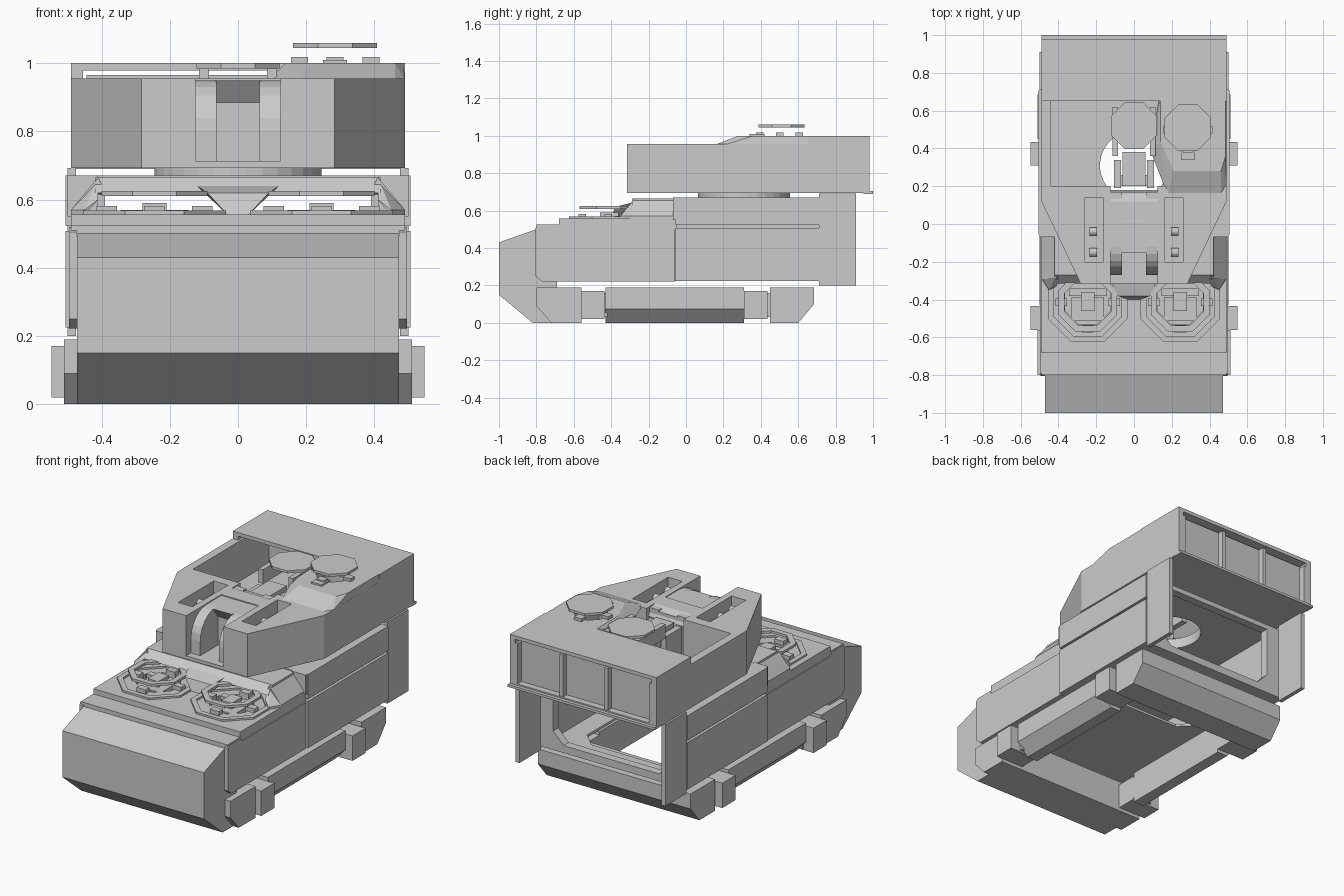
import bpy, bmesh, math

if "Cube" in bpy.data.objects:
    bpy.data.objects.remove(bpy.data.objects["Cube"])

GREY = bpy.data.materials.new("plain grey")
GREY.diffuse_color = (0.6, 0.6, 0.6, 1)
GREY.use_nodes = True
GREY.node_tree.nodes["Principled BSDF"].inputs["Base Color"].default_value = GREY.diffuse_color


def finish(name, bm, mirror=False, cutters=()):
    """Turn a bmesh into an object, cut holes, mirror in x."""
    bmesh.ops.recalc_face_normals(bm, faces=bm.faces)
    me = bpy.data.meshes.new(name)
    bm.to_mesh(me)
    bm.free()
    ob = bpy.data.objects.new(name, me)
    bpy.context.collection.objects.link(ob)
    for c in cutters:
        m = ob.modifiers.new("cut", 'BOOLEAN')
        m.operation, m.solver, m.object = 'DIFFERENCE', 'EXACT', c
    if cutters:
        dg = bpy.context.evaluated_depsgraph_get()
        ob.data = bpy.data.meshes.new_from_object(ob.evaluated_get(dg))
        ob.modifiers.clear()
        for c in cutters:
            bpy.data.objects.remove(c)
    ob.data.materials.clear()
    ob.data.materials.append(GREY)
    if mirror:
        m = ob.modifiers.new("mirror", 'MIRROR')
        m.use_mirror_merge = False
    return ob


def prism(name, pts, axis, a, b, **kw):
    """Extrude a 2D profile along an axis from a to b."""
    place = {'X': lambda p, t: (t, p[0], p[1]),
             'Y': lambda p, t: (p[0], t, p[1]),
             'Z': lambda p, t: (p[0], p[1], t)}[axis]
    bm = bmesh.new()
    lo = [bm.verts.new(place(p, a)) for p in pts]
    hi = [bm.verts.new(place(p, b)) for p in pts]
    bm.faces.new(lo)
    bm.faces.new(hi)
    n = len(pts)
    for i in range(n):
        j = (i + 1) % n
        bm.faces.new((lo[i], lo[j], hi[j], hi[i]))
    return finish(name, bm, **kw)


def box(name, x0, x1, y0, y1, z0, z1, **kw):
    return prism(name, [(x0, y0), (x1, y0), (x1, y1), (x0, y1)], 'Z', z0, z1, **kw)


def circle(cx, cy, r, n=8):
    """Polygon with flats facing the axes; r is the distance to the flats."""
    R = r / math.cos(math.pi / n)
    return [(cx + R * math.cos((i + .5) * 2 * math.pi / n),
             cy + R * math.sin((i + .5) * 2 * math.pi / n)) for i in range(n)]


def ring(name, cx, cy, r, ri, z0, z1, n=8, **kw):
    bm = bmesh.new()
    loops = [[bm.verts.new((x, y, z)) for x, y in circle(cx, cy, q, n)]
             for q, z in ((r, z0), (r, z1), (ri, z1), (ri, z0))]
    for k in range(4):
        p, q = loops[k], loops[(k + 1) % 4]
        for i in range(n):
            j = (i + 1) % n
            bm.faces.new((p[i], p[j], q[j], q[i]))
    return finish(name, bm, **kw)


def solid(name, pts, **kw):
    """Convex solid around a few points."""
    bm = bmesh.new()
    for p in pts:
        bm.verts.new(p)
    bmesh.ops.convex_hull(bm, input=bm.verts[:])
    bmesh.ops.dissolve_limit(bm, angle_limit=.02, verts=bm.verts[:], edges=bm.edges[:])
    return finish(name, bm, **kw)


def hole(cx, cy, r, z0, z1, n=8):
    return prism("hole_cutter", circle(cx, cy, r, n), 'Z', z0, z1)


# Chassis frame
prism("front_block", [(-1, .15), (-1, .43), (-.8, .5), (-.69, .5), (-.69, 0), (-.82, 0)], 'X', -.472, .472)
prism("front_beam", [(-.8, .09), (-.8, .19), (-.56, .19), (-.56, 0), (-.72, 0)], 'X', -.51, .51)
prism("rear_beam", [(.45, 0), (.45, .19), (.685, .19), (.685, .1), (.6, 0)], 'X', -.51, .51)
prism("side_rail", [(.36, 0), (.43, 0), (.5, .075), (.5, .19), (.36, .19)], 'Y', -.43, .31, mirror=True)
for y0, end in ((-.56, "front"), (.31, "rear")):
    box(end + "_axle_block", .36, .547, y0, y0 + .125, .02, .17, mirror=True)
    box(end + "_rail_joint", .36, .48, y0, y0 + .14, .03, .16, mirror=True)

# Hull sides
prism("front_side", [(-.805, .25), (-.805, .505), (-.79, .52), (-.68, .52), (-.67, .5), (-.06, .5),
                     (-.06, .222), (-.77, .222)], 'X', .472, .496, mirror=True)
box("lower_side_panel", .475, .506, -.055, .71, .225, .508, mirror=True)
box("upper_side_panel", .475, .506, -.055, .71, .522, .67, mirror=True)
box("side_liner", .455, .477, -.06, .70, .225, .66, mirror=True)
box("rear_fin", .475, .5, .71, .91, .2, .692, mirror=True)
opening = [(-.32, .27), (.32, .27), (.39, .34), (.39, .64), (-.39, .64), (-.39, .34)]
box("rear_wall", -.477, .477, .66, .71, .225, .66,
    cutters=[prism("opening_cutter", opening, 'Y', .5, .9)])
well = [(-.24, .08), (.24, .08), (.33, .17), (.33, .47), (.24, .56), (-.24, .56), (-.33, .47), (-.33, .17)]
box("hull_floor", -.475, .475, -.69, .69, .225, .24,
    cutters=[prism("floor_cutter", well, 'Z', .1, .4)])

# Decks
box("nose_deck", -.49, .49, -.8, -.67, .48, .525)
box("front_deck", -.49, .49, -.68, -.05, .5, .557,
    cutters=[hole(s * .245, -.41, .12, .4, .7) for s in (-1, 1)])
box("main_deck", -.5, .5, -.06, .71, .65, .67, cutters=[hole(0, .31, .18, .5, .8, 32)])
box("raised_deck", -.42, .42, -.27, -.05, .645, .665)
prism("raised_deck_side", [(.41, .665), (.49, .57), (.49, .55), (.45, .55), (.4, .645)], 'Y', -.29, -.05, mirror=True)
prism("raised_deck_front", [(-.27, .665), (-.315, .62), (-.295, .615), (-.25, .645)], 'X', -.42, .42)
solid("raised_deck_corner", [(.41, -.27, .665), (.41, -.29, .64), (.49, -.29, .57), (.45, -.35, .57),
                             (.41, -.33, .6), (.49, -.29, .555), (.45, -.35, .555)], mirror=True)
solid("centre_wedge", [(s * x, y, z) for s in (-1, 1) for x, y, z in
                       ((.09, -.38, .62), (.03, -.4, .555), (.12, -.3, .64), (.03, -.28, .555))])
box("deck_end_wall", .41, .5, -.07, -.05, .55, .67, mirror=True)

# Front hatches
for s, side in ((-1, "left"), (1, "right")):
    cx = s * .245
    ring(side + "_hatch_base", cx, -.415, .21, .18, .55, .568)
    ring(side + "_hatch_ring", cx, -.415, .155, .122, .61, .625)
    for k in range(0, 8, 2):
        a = k * math.pi / 4
        x, y = cx + .14 * math.cos(a), -.415 + .14 * math.sin(a)
        box(side + "_periscope", x - .03, x + .03, y - .02, y + .02, .55, .582)
    box(side + "_hatch_seat", cx - .085, cx + .085, -.51, -.39, .45, .555)
    box(side + "_hatch_mount", cx - .035, cx + .035, -.46, -.36, .5, .59)
    box(side + "_hatch_arm", cx - .1, cx + .1, -.38, -.34, .53, .57)

# Turret shell
plan = [(.283, -.315), (.49, .12), (.49, .98), (-.49, .98), (-.49, .12), (-.283, -.315)]
ring("turret_ring", 0, .31, .245, .18, .665, .7, 32)
prism("turret_floor", plan, 'Z', .693, .713, cutters=[hole(0, .31, .18, .5, .8, 32)])
prism("turret_cheek", [(.125, -.315), (.283, -.315), (.49, .12), (.49, .2), (.125, .2)], 'Z', .71, .955,
      mirror=True, cutters=[box("slot_cutter", .165, .26, -.2, .14, .88, 1.1)])
for y in (-.15, -.04):
    prism("slot_roller", circle(y, .9, .022, 12), 'X', .195, .235, mirror=True)
box("turret_side", .44, .49, .19, .98, .71, .955, mirror=True)
box("bustle_side", .455, .49, .65, .98, .95, 1.0, mirror=True)
box("bustle_roof", -.49, .49, .65, .98, .978, 1.0)
box("rear_panel", -.445, .445, .925, .94, .71, .965)
for x in (-.15, .15):
    box("rear_divider", x - .012, x + .012, .935, .975, .705, .965)
box("rear_lip", -.49, .49, .95, 1.0, .69, .705)

# Raised platform and cupola on the right
solid("cupola_platform",
      [(x, y, .95) for x, y in ((.13, .66), (.09, .38), (.18, .15), (.46, .15), (.49, .2), (.49, .66))] +
      [(x, y, 1.0) for x, y in ((.14, .66), (.14, .44), (.21, .28), (.46, .28), (.485, .36), (.485, .66))],
      cutters=[hole(.285, .5, .09, .8, 1.1)])
for k in range(0, 8, 2):
    a = k * math.pi / 4
    x, y = .285 + .105 * math.cos(a), .5 + .105 * math.sin(a)
    box("cupola_periscope", x - .025, x + .025, y - .02, y + .02, .99, 1.018)
prism("cupola_lid", circle(.285, .51, .123), 'Z', 1.045, 1.06)
box("cupola_mount", .25, .32, .34, .42, .96, 1.01)

# Centre hatch and gun breech inside the open turret
prism("centre_lid", circle(0, .52, .122), 'Z', .985, 1.0)
box("lid_arm", .085, .115, .36, .62, .9, .985, mirror=True)
box("breech_block", -.06, .06, .2, .38, .8, .92)
box("breech_guard", .07, .105, .19, .34, .74, .9, mirror=True)
box("breech_shelf", -.1, .1, .2, .26, .76, .82)

# Gun slot: arched trunnion plates and mantlet
arch = [(-.27, .71), (-.27, .8)] + [(-.12 - .15 * math.cos(a), .8 + .15 * math.sin(a))
                                   for a in (math.radians(t) for t in range(15, 91, 15))] + [(.17, .95), (.17, .71)]
prism("trunnion_plate", arch, 'X', .063, .128, mirror=True)
prism("mantlet", [(-.1, .71), (-.1, .885), (-.15, .95), (.01, .95), (.17, .94), (.17, .71)], 'X', -.066, .066)
prism("mantlet_bridge", [(.02, .93), (.02, .955), (.12, .955), (.16, .94), (.18, .9), (.15, .9)], 'X', -.126, .126)
